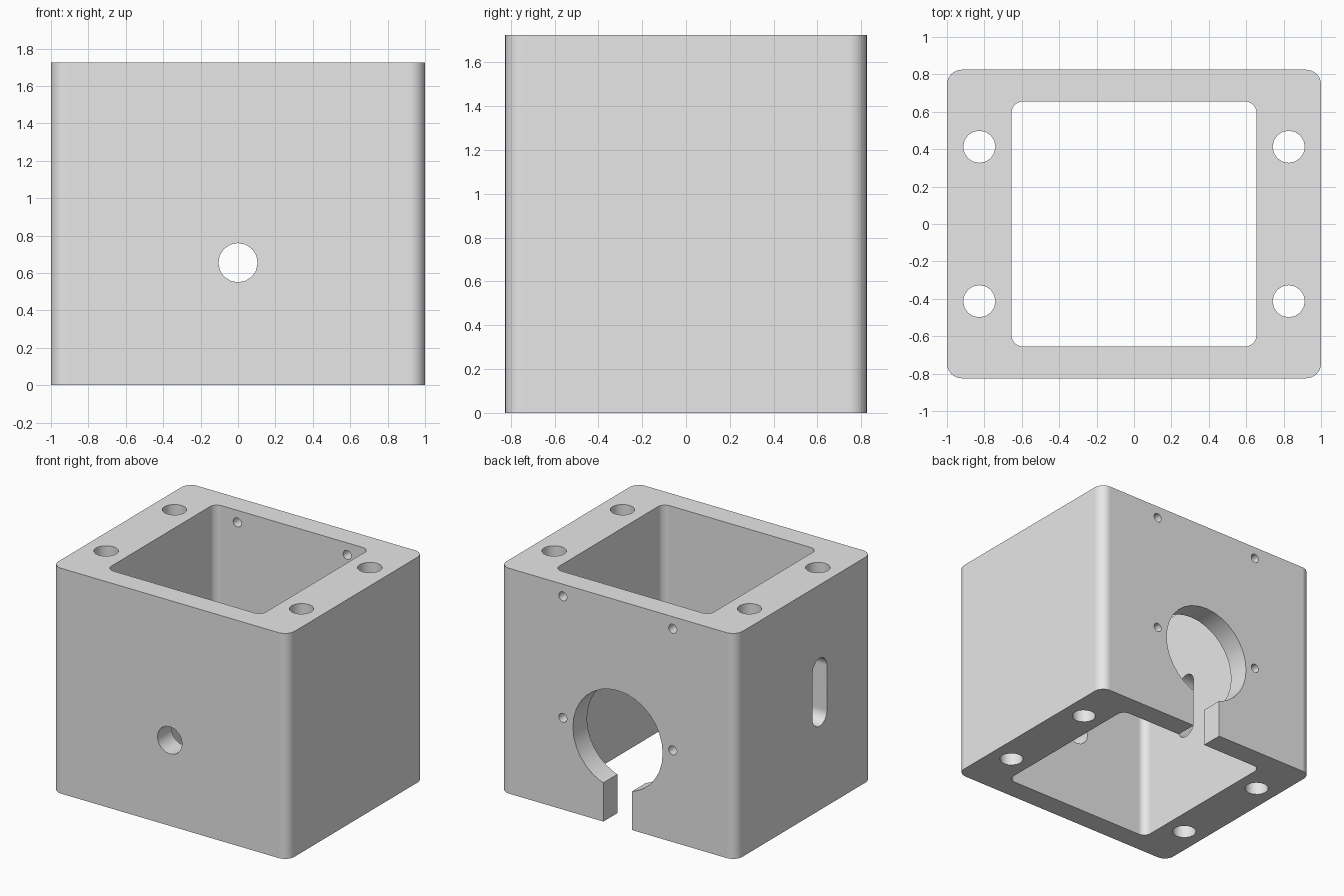
import bpy
import math
from mathutils import Matrix, Vector

default = bpy.data.objects.get("Cube")
if default:
    bpy.data.objects.remove(default, do_unlink=True)

WIDTH, DEPTH, HEIGHT = 2.0, 1.65, 1.725
HALF_X, HALF_Y = WIDTH / 2, DEPTH / 2
CAVITY = 0.655          # half size of the square well
BORE_Z = 0.655          # height of the shaft axis

grey = bpy.data.materials.new("plain_grey")
grey.use_nodes = True
grey.diffuse_color = (0.8, 0.8, 0.8, 1)
grey.node_tree.nodes["Principled BSDF"].inputs["Base Color"].default_value = (0.8, 0.8, 0.8, 1)


def rounded_rect(half_w, half_h, radius, steps):
    """Outline of a rectangle with arcs at its corners, counter-clockwise."""
    points = []
    for quarter, (sx, sy) in enumerate([(1, 1), (-1, 1), (-1, -1), (1, -1)]):
        cx, cy = sx * (half_w - radius), sy * (half_h - radius)
        for i in range(steps + 1):
            a = (quarter + i / steps) * math.pi / 2
            p = (cx + radius * math.cos(a), cy + radius * math.sin(a))
            if not points or math.dist(p, points[-1]) > 1e-5:
                points.append(p)
    if math.dist(points[0], points[-1]) < 1e-5:
        points.pop()
    return points


def circle(radius, sides):
    return [(radius * math.cos(math.tau * i / sides),
             radius * math.sin(math.tau * i / sides)) for i in range(sides)]


def prism(name, outline, length, centre, axis="Z"):
    """Extrude an outline along an axis, centred on a point."""
    n = len(outline)
    turn = {"Z": Matrix.Identity(3),
            "Y": Matrix.Rotation(math.pi / 2, 3, "X"),
            "X": Matrix.Rotation(math.pi / 2, 3, "Y")}[axis]
    verts = [turn @ Vector((x, y, z)) + Vector(centre)
             for z in (-length / 2, length / 2) for x, y in outline]
    faces = [tuple(reversed(range(n))), tuple(range(n, 2 * n))]
    faces += [(i, (i + 1) % n, (i + 1) % n + n, i + n) for i in range(n)]
    mesh = bpy.data.meshes.new(name)
    mesh.from_pydata(verts, [], faces)
    mesh.materials.append(grey)
    obj = bpy.data.objects.new(name, mesh)
    bpy.context.collection.objects.link(obj)
    return obj


# Housing block with rounded upright corners
housing = prism("motor_housing", rounded_rect(HALF_X, HALF_Y, 0.08, 8),
                HEIGHT, (0, 0, HEIGHT / 2))
bpy.context.view_layer.objects.active = housing
housing.select_set(True)


def cut(name, outline, length, centre, axis="Z"):
    """Cut a prism out of the housing."""
    cutter = prism(name, outline, length, centre, axis)
    cutter.hide_render = True
    mod = housing.modifiers.new(name, "BOOLEAN")
    mod.operation = "DIFFERENCE"
    mod.solver = "EXACT"
    mod.object = cutter
    bpy.ops.object.modifier_apply(modifier=name)
    bpy.data.objects.remove(cutter, do_unlink=True)


# Open well from top to bottom
cut("well", rounded_rect(CAVITY, CAVITY, 0.06, 6), HEIGHT * 2, (0, 0, HEIGHT / 2))

# Upright mounting holes in the thick side walls
for x in (-0.827, 0.827):
    for y in (-0.413, 0.413):
        cut("mounting_hole", circle(0.086, 16), HEIGHT * 2, (x, y, HEIGHT / 2))

# Front shaft hole
cut("shaft_hole", circle(0.105, 16), 0.4, (0, -HALF_Y, BORE_Z), "Y")

# Back bore with a slot running down to the base
cut("back_bore", circle(0.38, 32), 0.4, (0, HALF_Y, BORE_Z), "Y")
slot_bottom, slot_top = -0.2, 0.5
cut("base_slot", rounded_rect(0.122, (slot_top - slot_bottom) / 2, 0, 1), 0.4,
    (0, HALF_Y, (slot_top + slot_bottom) / 2), "Y")

# Screw holes in a square on the back wall
for x in (-0.465, 0.465):
    for z in (0.702, 1.632):
        cut("screw_hole", circle(0.035, 12), 0.4, (x, HALF_Y, z), "Y")

# Round-ended cable slot in one side wall
cut("cable_slot", rounded_rect(0.26, 0.088, 0.088, 6), 0.9,
    (-HALF_X, -0.188, 0.903), "X")

# Smooth the curved walls and keep the flat walls flat
bpy.ops.object.shade_smooth_by_angle(angle=math.radians(32))
weighted = housing.modifiers.new("flat_walls", "WEIGHTED_NORMAL")
weighted.keep_sharp = True
